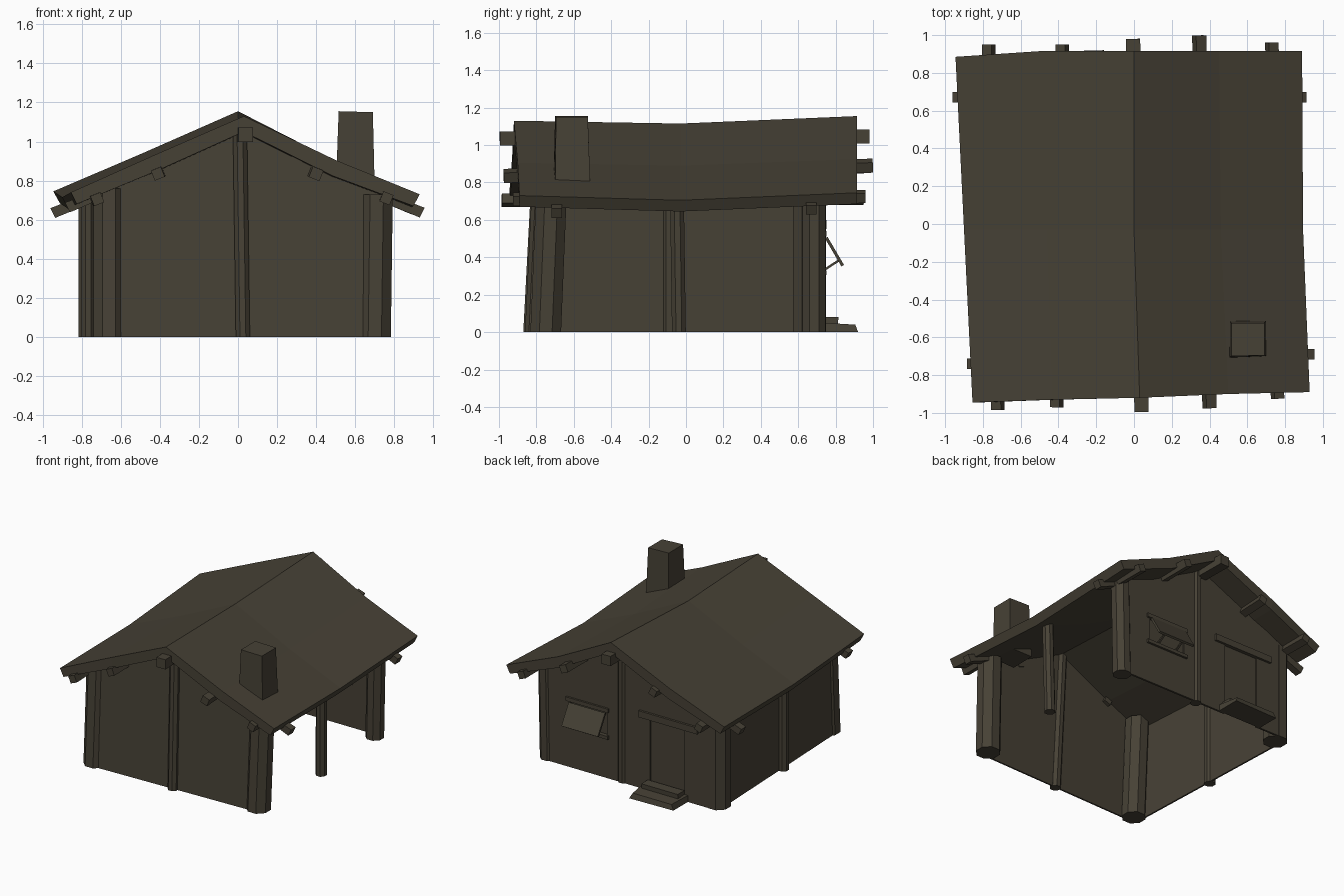
import bpy, bmesh, math
from mathutils import Vector

if "Cube" in bpy.data.objects:
    bpy.data.objects.remove(bpy.data.objects["Cube"])

wood = bpy.data.materials.new("dark weathered wood")
wood.diffuse_color = (0.062, 0.053, 0.036, 1)
wood.use_nodes = True
wood.node_tree.nodes["Principled BSDF"].inputs["Base Color"].default_value = wood.diffuse_color


def solid(name, verts, faces):
    bm = bmesh.new()
    vs = [bm.verts.new(v) for v in verts]
    for f in faces:
        bm.faces.new([vs[i] for i in f])
    bmesh.ops.recalc_face_normals(bm, faces=bm.faces)
    me = bpy.data.meshes.new(name)
    bm.to_mesh(me)
    bm.free()
    me.materials.append(wood)
    ob = bpy.data.objects.new(name, me)
    bpy.context.collection.objects.link(ob)
    return ob


def loft(name, a, b):
    """Closed prism between two loops of equal length."""
    n = len(a)
    sides = [(i, (i + 1) % n, n + (i + 1) % n, n + i) for i in range(n)]
    return solid(name, list(a) + list(b), sides + [tuple(range(n)), tuple(range(n, 2 * n))])


def box(name, x0, x1, y0, y1, z0, z1, dx=0, dy=0):
    """Box whose top may lean by dx, dy."""
    ring = [(x0, y0), (x1, y0), (x1, y1), (x0, y1)]
    return loft(name, [(x, y, z0) for x, y in ring],
                [(x + dx, y + dy, z1) for x, y in ring])


def log(name, x, y, a, h, dx=0, dy=0):
    """Eight-sided upright post; a is half its width."""
    r = a / math.cos(math.pi / 8)
    ring = [(x + r * math.cos((i + .5) * math.pi / 4), y + r * math.sin((i + .5) * math.pi / 4))
            for i in range(8)]
    return loft(name, [(u, v, 0) for u, v in ring], [(u + dx, v + dy, h) for u, v in ring])


def beam(name, p, q, w, h, up=(0, 0, 1)):
    """Rectangular beam from p to q."""
    p, q, up = Vector(p), Vector(q), Vector(up)
    d = (q - p).normalized()
    s = d.cross(up).normalized()
    u = s.cross(d)
    c = [s * w / 2 * i + u * h / 2 * j for i, j in ((-1, -1), (1, -1), (1, 1), (-1, 1))]
    return loft(name, [p + k for k in c], [q + k for k in c])


# Sagging, slightly crooked roof slab
roof_rows = [
    [(-.855, -.945, .74), (-.43, -.93, .93), (.03, -.92, 1.13), (.50, -.90, .905), (.93, -.89, .73)],
    [(-.90, -.03, .715), (-.46, -.03, .90), (0, -.03, 1.115), (.46, -.03, .89), (.895, -.03, .705)],
    [(-.945, .885, .745), (-.50, .915, .935), (0, .915, 1.155), (.45, .915, .925), (.89, .915, .745)],
]
top = [v for r in roof_rows for v in r]
bottom = [(x * .965, y, z - (.06 if abs(x) > .8 else .08)) for x, y, z in top]
faces = []
for r in range(2):
    for c in range(4):
        q = (r * 5 + c, r * 5 + c + 1, r * 5 + c + 6, r * 5 + c + 5)
        faces += [q, tuple(i + 15 for i in reversed(q))]
rim = [0, 1, 2, 3, 4, 9, 14, 13, 12, 11, 10, 5]
faces += [(a, b, b + 15, a + 15) for a, b in zip(rim, rim[1:] + rim[:1])]
solid("roof", top + bottom, faces)


# Front gable wall, leaning inward and slightly skewed
def front_y(x, z):
    return -.825 + .03 * x + .05 * z


gable = [(-.68, 0), (.71, 0), (.73, .73), (.46, .85), (.02, 1.07), (-.44, .86), (-.69, .75)]
loft("front_wall", [(x, front_y(x, z), z) for x, z in gable],
     [(x, front_y(x, z) + .012, z) for x, z in gable])

# Back wall: gable above, panels around the window and door openings
Y0, Y1 = .72, .735
upper = [(-.76, .55), (.70, .55), (.71, .74), (.46, .86), (0, 1.09), (-.48, .86), (-.76, .72)]
loft("back_gable", [(x, Y0, z) for x, z in upper], [(x, Y1, z) for x, z in upper])
for i, (x0, x1, z0, z1) in enumerate([(-.76, -.50, 0, .55), (-.21, .16, 0, .55), (.47, .70, 0, .55),
                                      (.16, .47, 0, .33), (.16, .47, .51, .55)]):
    box("back_wall_panel_%d" % i, x0, x1, Y0, Y1, z0, z1)
box("door", -.50, -.21, .71, .725, .02, .55)
box("window_pane", .16, .47, .71, .72, .33, .51)
box("door_lintel", -.62, -.12, .72, .752, .55, .60)
box("window_sill", .14, .50, .72, .752, .305, .33)
box("window_lintel", .14, .50, .72, .75, .51, .54)

# Propped window shutter
beam("shutter", (.315, .75, .505), (.315, .838, .355), .31, .016, (0, 1, 0))
for x in (.24, .40):
    beam("shutter_prop", (x, .735, .33), (x, .82, .385), .015, .012)

# Door steps
box("upper_step", -.50, -.19, .73, .81, 0, .08, dy=.005)
loft("lower_step", [(-.53, .73, 0), (-.16, .73, 0), (-.16, .92, 0), (-.53, .91, 0)],
     [(-.53, .73, .05), (-.16, .73, .05), (-.18, .905, .04), (-.51, .905, .04)])

# Closed left wall; the right side is open
wall = [(-.725, -.80), (-.713, -.80), (-.773, .70), (-.785, .70)]
loft("left_wall", [(x, y, 0) for x, y in wall], [(x, y, .74) for x, y in wall])

# Upright logs: x, y, half width, height, lean
posts = {
    "front_left_post": (-.66, -.79, .08, .76, 0, .04),
    "front_right_post": (.70, -.75, .082, .73, .01, .03),
    "front_middle_post": (.025, -.825, .036, 1.05, -.015, .05),
    "back_left_post": (-.735, .655, .082, .73, 0, 0),
    "back_right_post": (.685, .685, .062, .74, .015, 0),
    "back_middle_post": (.035, .71, .038, 1.07, 0, 0),
    "left_middle_post": (-.765, -.09, .038, .71, 0, 0),
    "right_middle_post": (.735, -.038, .037, .70, .01, -.01),
}
for name, p in posts.items():
    log(name, *p)

# Purlin ends poking out of both gables
purlins = [((-.72, -.985, .705), (-.77, .95, .715), .055, (-.4, 0, 1)),
           ((-.41, -.97, .835), (-.38, .95, .885), .055, (-.4, 0, 1)),
           ((.04, -.995, 1.035), (-.005, .98, 1.045), .075, (0, 0, 1)),
           ((.40, -.975, .835), (.345, .998, .89), .058, (.4, 0, 1)),
           ((.76, -.925, .71), (.73, .96, .725), .055, (.4, 0, 1))]
for p, q, w, up in purlins:
    p, q = Vector(p), Vector(q)
    beam("front_purlin_end", p, p.lerp(q, .11), w, w, up)
    beam("back_purlin_end", q, q.lerp(p, .13), w, w, up)

# Rafter ends poking out past the eaves
for s, y, e in ((-1, -.74, .885), (-1, .67, .96), (1, -.69, .955), (1, .67, .912)):
    path = [(e, .645 + (.945 - e) * .38), (.66, .753)]
    hi = [(s * x, z + .02) for x, z in path]
    lo = [(s * (x - .025 * (x > .8)), z - .03) for x, z in reversed(path)]
    loft("rafter_end", [(x, y - .028, z) for x, z in hi + lo], [(x, y + .028, z) for x, z in hi + lo])

# Chimney, slightly tapered
loft("chimney", [(.50, -.71, .74), (.70, -.70, .74), (.70, -.51, .74), (.505, -.51, .74)],
     [(.515, -.70, 1.155), (.69, -.695, 1.15), (.69, -.525, 1.15), (.515, -.525, 1.155)])
